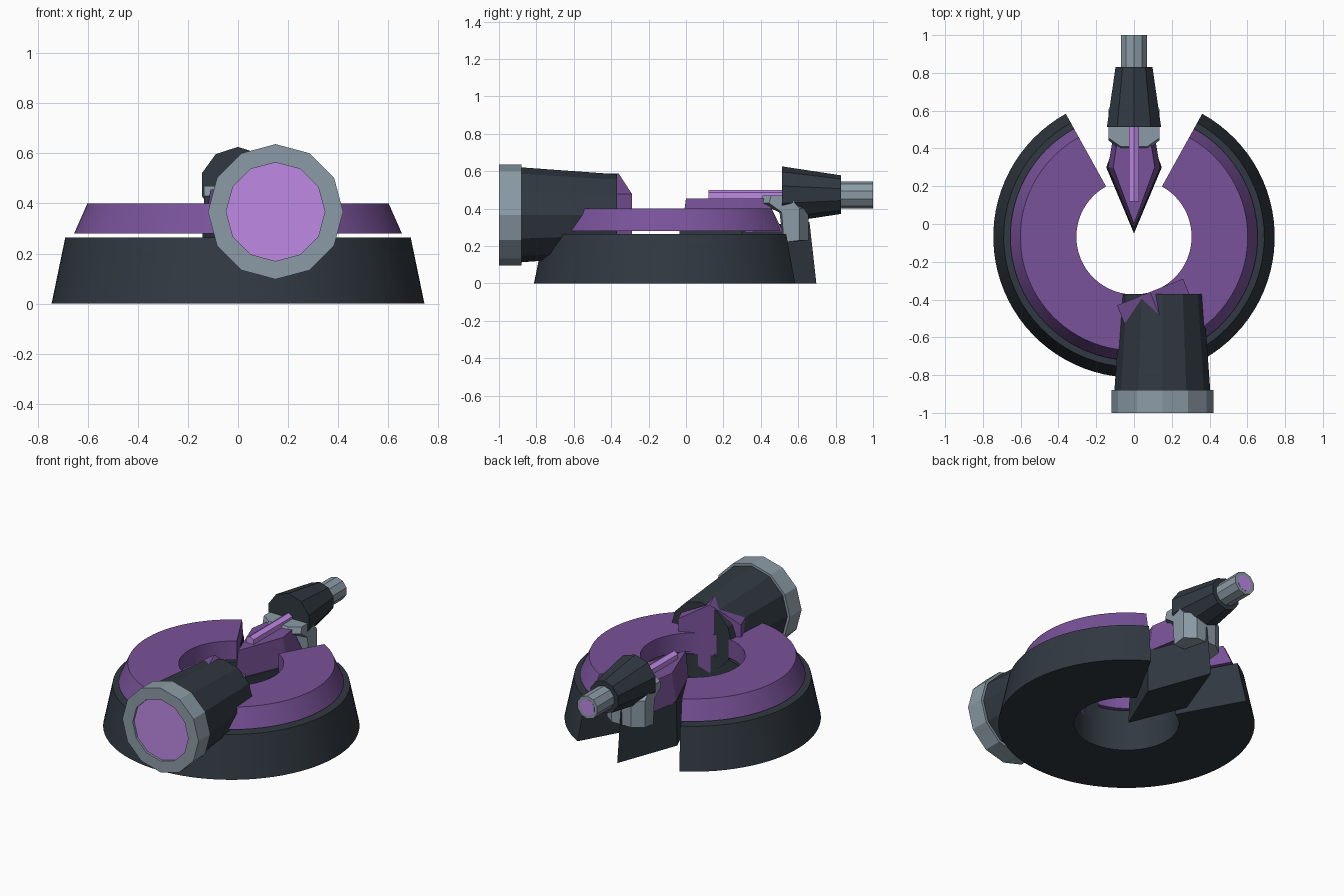
import bpy, bmesh, math
from mathutils import Matrix, Vector

if "Cube" in bpy.data.objects:
    bpy.data.objects.remove(bpy.data.objects["Cube"])


def material(name, rgb):
    m = bpy.data.materials.new(name)
    m.diffuse_color = (*rgb, 1)
    m.use_nodes = True
    m.node_tree.nodes["Principled BSDF"].inputs["Base Color"].default_value = m.diffuse_color
    return m


DARK = material("dark_slate", (0.03, 0.04, 0.052))
PURPLE = material("purple", (0.19, 0.085, 0.32))
GREY = material("steel", (0.26, 0.33, 0.38))
GLOW = material("lavender", (0.52, 0.25, 0.78))


def finish(name, bm, mat, smooth=False):
    bmesh.ops.recalc_face_normals(bm, faces=bm.faces)
    me = bpy.data.meshes.new(name)
    bm.to_mesh(me)
    bm.free()
    me.materials.append(mat)
    ob = bpy.data.objects.new(name, me)
    bpy.context.collection.objects.link(ob)
    if smooth:
        bpy.ops.object.select_all(action='DESELECT')
        ob.select_set(True)
        bpy.context.view_layer.objects.active = ob
        bpy.ops.object.shade_smooth_by_angle(angle=math.radians(25))
    return ob


def loft(name, loops, mat, closed=False, smooth=False):
    """Skin a row of equal-length point loops; cap the ends or join them up."""
    bm = bmesh.new()
    rows = [[bm.verts.new(p) for p in loop] for loop in loops]
    n = len(rows[0])
    pairs = list(zip(rows, rows[1:])) + ([(rows[-1], rows[0])] if closed else [])
    for a, b in pairs:
        for i in range(n):
            j = (i + 1) % n
            bm.faces.new((a[i], a[j], b[j], b[i]))
    if not closed:
        bm.faces.new(rows[0])
        bm.faces.new(rows[-1])
    return finish(name, bm, mat, smooth)


def broken_ring(name, profile, mat, cy=-0.068, gap=29, steps=72):
    """Revolve an (r, z) profile, leaving a wedge-shaped gap at the back."""
    loops = []
    for k in range(steps + 1):
        a = math.radians(90 + gap + (360 - 2 * gap) * k / steps)
        loops.append([(r * math.cos(a), cy + r * math.sin(a), z) for r, z in profile])
    return loft(name, loops, mat, smooth=True)


def y_tube(name, cx, cz, stations, sides, mat, closed=False):
    """Low-poly turned part along y from (y, radius) stations, a vertex on top."""
    loops = []
    for y, r in stations:
        loops.append([(cx + r * math.sin(2 * math.pi * i / sides), y,
                       cz + r * math.cos(2 * math.pi * i / sides)) for i in range(sides)])
    return loft(name, loops, mat, closed)


def mirror_loop(half):
    """Complete a plan outline that starts on x = 0 and runs up the +x side."""
    return half + [(-x, y, z) for x, y, z in reversed(half) if x > 0]


# Split ring body
broken_ring("base_ring", [(0.305, 0), (0.745, 0), (0.69, 0.265), (0.305, 0.265)], DARK)
broken_ring("upper_ring", [(0.305, 0.28), (0.655, 0.28), (0.602, 0.40), (0.305, 0.40)], PURPLE)

# Kite-shaped key in the gap
loft("key_base", [
    mirror_loop([(0, -0.05, 0), (0.147, 0.30, 0), (0, 0.697, 0)]),
    mirror_loop([(0, -0.035, 0.28), (0.142, 0.30, 0.28), (0, 0.66, 0.33)])], DARK)
loft("key_top", [
    mirror_loop([(0, -0.025, 0.275), (0.138, 0.30, 0.275), (0.10, 0.52, 0.275)]),
    mirror_loop([(0, 0.0, 0.455), (0.11, 0.30, 0.455), (0.09, 0.43, 0.455)])], PURPLE)
y_tube("energy_bar", 0, 0.47, [(0.12, 0.031), (0.515, 0.031)], 6, GLOW)

# Mount under the nozzle, narrowed at front and rear
profile = [(0.39, 0.43), (0.41, 0.47), (0.56, 0.47), (0.655, 0.40),
           (0.655, 0.23), (0.52, 0.22), (0.50, 0.38)]
loft("nozzle_mount", [
    [(x, 0.53 + (y - 0.53) * s, z) for y, z in profile]
    for x, s in [(-0.135, 0.62), (-0.07, 1), (0.07, 1), (0.135, 0.62)]], GREY)

# Rear nozzle
y_tube("nozzle_body", 0, 0.475, [(0.513, 0.151), (0.83, 0.103)], 10, DARK)
y_tube("nozzle_tip", 0, 0.473, [(0.825, 0.073), (1.0, 0.073)], 10, GREY)
y_tube("nozzle_glow", 0, 0.473, [(0.99, 0.052), (1.001, 0.052)], 10, GLOW)

# Front barrel with a rimmed lens
BX, BZ = 0.15, 0.367
y_tube("barrel", BX, BZ, [(-0.885, 0.254), (-0.37, 0.217)], 12, DARK)
y_tube("barrel_rim", BX, BZ, [(-1.0, 0.197), (-1.0, 0.27), (-0.88, 0.27), (-0.88, 0.197)],
       12, GREY, closed=True)
y_tube("barrel_lens", BX, BZ, [(-0.985, 0.198), (-0.88, 0.198)], 12, GLOW)

# Twisted hexagonal core poking out of the barrel
core = y_tube("barrel_core", 0, 0, [(-0.2, 0.218), (0, 0.218)], 6, PURPLE)
core.data.transform(Matrix.Translation(Vector((0.085, -0.36, 0.37)))
                    @ Matrix.Rotation(math.radians(22), 4, 'Z'))
